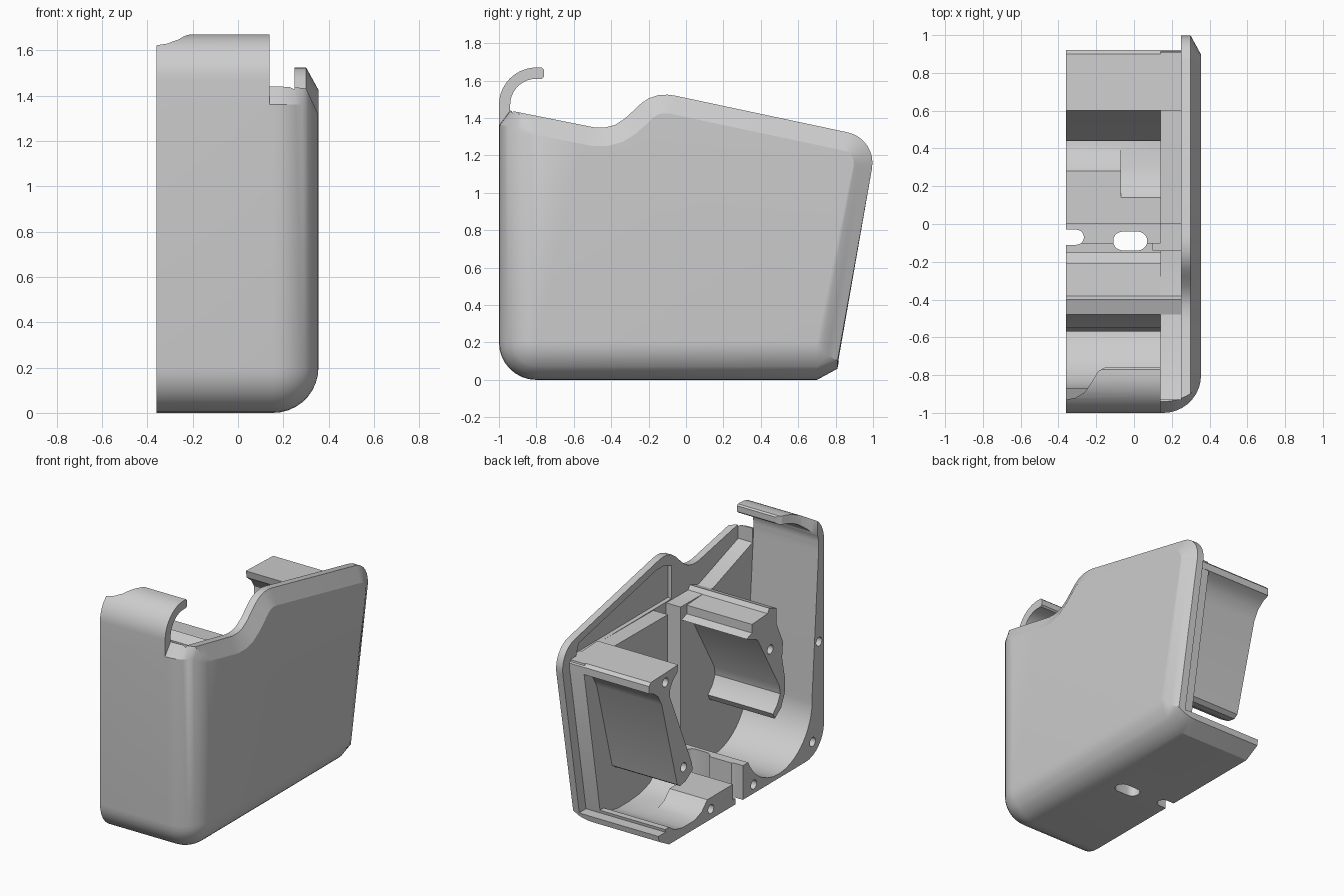
import bpy, bmesh, math
from mathutils import Vector

cube = bpy.data.objects.get("Cube")
if cube:
    bpy.data.objects.remove(cube)

grey = bpy.data.materials.new("plain grey")
grey.use_nodes = True
grey.diffuse_color = (0.61, 0.61, 0.61, 1)
grey.node_tree.nodes["Principled BSDF"].inputs["Base Color"].default_value = (0.61, 0.61, 0.61, 1)


def make(name, bm):
    bmesh.ops.remove_doubles(bm, verts=bm.verts, dist=1e-4)
    bmesh.ops.recalc_face_normals(bm, faces=bm.faces)
    me = bpy.data.meshes.new(name)
    bm.to_mesh(me)
    bm.free()
    me.materials.append(grey)
    ob = bpy.data.objects.new(name, me)
    bpy.context.collection.objects.link(ob)
    return ob


def prism(name, pts, lo, hi, axis="x"):
    """Extrude a (y, z) profile along x, or an (x, y) profile along z."""
    bm = bmesh.new()
    put = (lambda p, t: (t, p[0], p[1])) if axis == "x" else (lambda p, t: (p[0], p[1], t))
    face = bm.faces.new([bm.verts.new(put(p, lo)) for p in pts])
    ext = bmesh.ops.extrude_face_region(bm, geom=[face])["geom"]
    shift = Vector(put((0, 0), hi - lo))
    bmesh.ops.translate(bm, vec=shift, verts=[v for v in ext if isinstance(v, bmesh.types.BMVert)])
    return make(name, bm)


def arc(cy, cz, r, a0, a1, n=10):
    angles = [math.radians(a0 + (a1 - a0) * i / n) for i in range(n + 1)]
    return [(cy + r * math.cos(a), cz + r * math.sin(a)) for a in angles]


def cut(target, cutters):
    bpy.context.view_layer.objects.active = target
    for c in cutters:
        mod = target.modifiers.new("cut", "BOOLEAN")
        mod.operation, mod.solver, mod.object = "DIFFERENCE", "EXACT", c
        bpy.ops.object.modifier_apply(modifier=mod.name)
        bpy.data.objects.remove(c)


def smooth(ob, angle=28):
    bpy.ops.object.select_all(action="DESELECT")
    ob.select_set(True)
    bpy.context.view_layer.objects.active = ob
    bpy.ops.object.shade_smooth_by_angle(angle=math.radians(angle))


CUT, INNER, LEDGE = -0.36, 0.14, 0.25

# Outer case: side outline lofted with a round lower/front edge and a bevelled upper/back edge
corner = arc(-0.8, 0.2, 0.2, 180, 270, 8)
back_top = [(0.81, 0.06)] + arc(0.83, 1.16, 0.167, -10, 78, 8)
crest = [(-0.06, 1.52), (-0.1, 1.525), (-0.15, 1.522), (-0.2, 1.505), (-0.24, 1.478), (-0.28, 1.44),
         (-0.33, 1.395), (-0.38, 1.363), (-0.43, 1.35), (-0.49, 1.35), (-0.54, 1.36),
         (-0.8, 1.412), (-0.94, 1.44)]
outline = [Vector(p) for p in corner + [(0.7, 0)] + back_top + crest + [(-1, 1.36)]]
n = len(outline)
fillet, bevel = [], []
for i, p in enumerate(outline):
    t = (outline[(i + 1) % n] - outline[i - 1]).normalized()
    inward = Vector((-t.y, t.x)) * 0.1
    fillet.append(Vector((max(0, -0.8 - p.x), max(0, 0.2 - p.y))))
    bevel.append(inward if len(corner) < i < n - 3 else Vector((0, 0)))
bevel[len(corner) + 1] = Vector((-0.1, 0))
bevel[n - 3] = bevel[n - 2] = Vector((0, -0.102))
fillet[n - 2] = Vector((0.14, -0.028))
bevel[n - 1] = Vector((0, -0.05))

layers = sorted([CUT, 0.3] + [0.155 + 0.2 * math.sin(math.radians(a)) for a in range(0, 91, 10)])
bm = bmesh.new()
rings = []
for x in layers:
    t = min(1, max(0, (x - 0.155) / 0.2))
    f, c = 1 - math.sqrt(1 - t * t), max(0, (x - 0.3) / 0.055)
    ring = [outline[i] + fillet[i] * f + bevel[i] * c for i in range(n)]
    rings.append([bm.verts.new((x, p.x, p.y)) for p in ring])
for a, b in zip(rings, rings[1:]):
    for i in range(n):
        j = (i + 1) % n
        bm.faces.new((a[i], a[j], b[j], b[i]))
bm.faces.new(rings[0])
bm.faces.new(rings[-1])
case = make("case_half", bm)

# Hollow: tapered front wall, roll well, slot channel, centre block and rear well
well = arc(-0.5, 0.4, 0.37, 176, 334, 24)
floor = [(-0.1, 0.238), (-0.1, 0.04), (0, 0.04), (0, 0.15), (0.28, 0.15), (0.34, 0.09),
         (0.42, 0.06), (0.55, 0.06), (0.64, 0.08), (0.7, 0.12), (1.2, 0.12)]
hollow = prism("hollow", [(-0.94, 2), (-0.94, 1.4)] + well + floor + [(1.2, 2)], -0.6, INNER)
block_step = prism("block_step", [(0.14, 0.3), (0.14, 0.15), (0.2, 0.1), (0.3, 0.07), (0.42, 0.06),
                                  (0.42, 0.3)], -0.07, INNER)
# Ledge above the inner wall and the open back edge
ledge = prism("ledge", [(-0.93, 2), (-0.93, 1.34), (-0.5, 1.19), (0.6, 1.2), (0.91, 1.2), (0.92, 1.14),
                        (0.74, 0.1), (1.2, 0.1), (1.2, 2)], -0.5, LEDGE)
recess = prism("recess", [(-0.2, 1.2), (0.85, 1.2), (0.82, 1.28), (-0.03, 1.46), (-0.12, 1.46),
                          (-0.2, 1.43)], 0.2, 0.28)
channel = prism("channel", [(-0.14, 0.05), (0, 0.05), (0, 1.4), (-0.14, 1.4)], 0.1, LEDGE)
slot = prism("slot", arc(0.02, -0.09, 0.05, -90, 90) + arc(-0.06, -0.09, 0.05, 90, 270), -0.1, 0.3, "z")
notch = prism("notch", arc(-0.305, -0.07, 0.04, -90, 90) + [(-0.5, -0.03), (-0.5, -0.11)], -0.1, 0.3, "z")
cut(case, [hollow, block_step, ledge, recess, channel, slot, notch])

# Curled front hook with a swept corner
hook = prism("front_hook", [(-1, 1.3)] + arc(-0.8, 1.47, 0.2, 180, 90, 14) + [(-0.77, 1.67), (-0.76, 1.66),
             (-0.76, 1.62), (-0.77, 1.61)] + arc(-0.8, 1.47, 0.14, 90, 180, 14) + [(-0.94, 1.3)], CUT, INNER)
sweep = [(-0.5, -0.93), (-0.36, -0.93), (-0.31, -0.92), (-0.26, -0.89), (-0.22, -0.83), (-0.19, -0.78),
         (-0.15, -0.757), (-0.15, -0.6), (-0.5, -0.6)]
cut(hook, [prism("sweep", sweep, 1.48, 1.8, "z")])

# Thin sloping rear panel, coved on both sides beneath its top lip
lip_top = [(0.6, 1.21), (0.9, 1.2), (0.92, 1.18), (0.92, 1.13)]
rear = prism("rear_panel", lip_top + [(0.87, 1.11), (0.82, 1.07), (0.78, 1.0), (0.61, 0.38), (0.58, 0.36),
                                      (0.52, 0.37), (0.44, 0.42), (0.45, 0.47), (0.69, 1.02), (0.69, 1.07),
                                      (0.66, 1.12), (0.61, 1.16)], CUT, INNER + 0.02)
rear_lip = prism("rear_lip", lip_top + [(0.7, 1.13)], INNER, LEDGE + 0.01)

# Divider between the wells, with a stepped top block
cap_top = [(-0.21, 1.18), (-0.38, 1.19), (-0.4, 1.22), (-0.48, 1.19)]
divider = prism("divider", [(-0.15, 1.1), (-0.21, 1.12)] + cap_top +
                [(-0.48, 1.08), (-0.55, 0.93), (-0.54, 0.82), (-0.57, 0.68), (-0.57, 0.57), (-0.53, 0.48),
                 (-0.46, 0.43), (-0.44, 0.47), (-0.49, 0.52), (-0.52, 0.58), (-0.51, 0.64), (-0.27, 1.05)],
                CUT, INNER + 0.02)
divider_cap = prism("divider_cap", cap_top + [(-0.48, 1.1), (-0.21, 1.1)], INNER, LEDGE + 0.01)

# Pin holes in the mating face
for ob, spots in ((case, [(-0.945, 0.78), (-0.875, 0.11), (-0.23, 0.06), (0.24, 0.07)]),
                  (rear, [(0.54, 0.475), (0.74, 1.14)]), (divider, [(-0.41, 0.93)])):
    for y, z in spots:
        cut(ob, [prism("pin", arc(y, z, 0.031, 0, 345, 23), -0.5, CUT + 0.15)])

for ob in (case, hook, rear, rear_lip, divider, divider_cap):
    smooth(ob)
